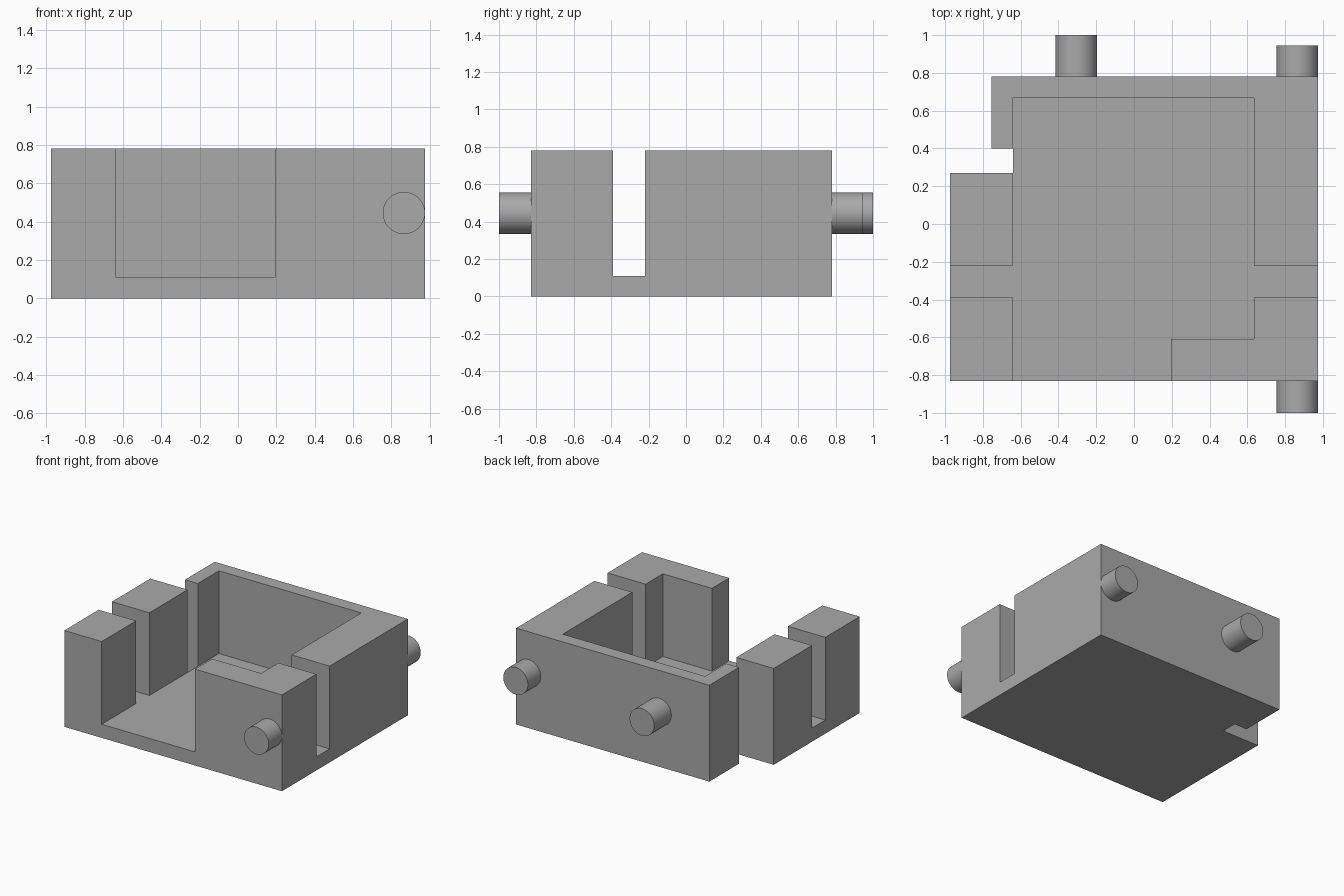
import bpy
import bmesh
from math import pi

cube = bpy.data.objects.get("Cube")
if cube:
    bpy.data.objects.remove(cube, do_unlink=True)

grey = bpy.data.materials.new("plain grey")
grey.use_nodes = True
colour = (0.40, 0.40, 0.40, 1)
grey.diffuse_color = colour
grey.node_tree.nodes["Principled BSDF"].inputs["Base Color"].default_value = colour


def prism(name, outline, z0, z1):
    """Extrude a plan outline between two heights."""
    bm = bmesh.new()
    base = bm.faces.new([bm.verts.new((x, y, z0)) for x, y in outline])
    top = bmesh.ops.extrude_face_region(bm, geom=[base])["geom"]
    verts = [v for v in top if isinstance(v, bmesh.types.BMVert)]
    bmesh.ops.translate(bm, verts=verts, vec=(0, 0, z1 - z0))
    bmesh.ops.recalc_face_normals(bm, faces=bm.faces)
    mesh = bpy.data.meshes.new(name)
    bm.to_mesh(mesh)
    bm.free()
    mesh.materials.append(grey)
    obj = bpy.data.objects.new(name, mesh)
    bpy.context.collection.objects.link(obj)
    return obj


# Overall extents, cavity sides and channel edges
LEFT, RIGHT, FRONT, BACK = -0.975, 0.975, -0.83, 0.78
IN_L, IN_R, IN_BACK = -0.64, 0.635, 0.67
CH_F, CH_B = -0.39, -0.22
FLOOR, HEIGHT = 0.11, 0.78

# Block with a stepped notch in its rear corner
body = prism("housing", [
    (LEFT, FRONT), (RIGHT, FRONT), (RIGHT, BACK), (-0.755, BACK),
    (-0.755, 0.4), (IN_L, 0.4), (IN_L, 0.27), (LEFT, 0.27)], 0, HEIGHT)

# Cavity, cross channel and front opening, cut down to the floor
cutter = prism("cavity_cutter", [
    (IN_L, -1.2), (0.195, -1.2), (0.195, -0.61), (IN_R, -0.61),
    (IN_R, CH_F), (1.2, CH_F), (1.2, CH_B), (IN_R, CH_B),
    (IN_R, IN_BACK), (IN_L, IN_BACK), (IN_L, CH_B), (-1.2, CH_B),
    (-1.2, CH_F), (IN_L, CH_F)], FLOOR, 1.0)
cut = body.modifiers.new("cavity", "BOOLEAN")
cut.operation = "DIFFERENCE"
cut.solver = "EXACT"
cut.object = cutter
bpy.context.view_layer.objects.active = body
bpy.ops.object.select_all(action="DESELECT")
body.select_set(True)
bpy.ops.object.modifier_apply(modifier=cut.name)
bpy.data.objects.remove(cutter, do_unlink=True)


# Round pegs on the front and back walls
def peg(name, x, y0, y1):
    bpy.ops.mesh.primitive_cylinder_add(
        vertices=48, radius=0.11, depth=y1 - y0,
        location=(x, (y0 + y1) / 2, 0.445), rotation=(pi / 2, 0, 0))
    obj = bpy.context.object
    obj.name = name
    obj.data.materials.append(grey)
    bpy.ops.object.shade_smooth_by_angle()


peg("front_peg", 0.865, -1.0, FRONT + 0.02)
peg("back_left_peg", 0.865, BACK - 0.02, 0.945)
peg("back_right_peg", -0.305, BACK - 0.02, 1.0)
